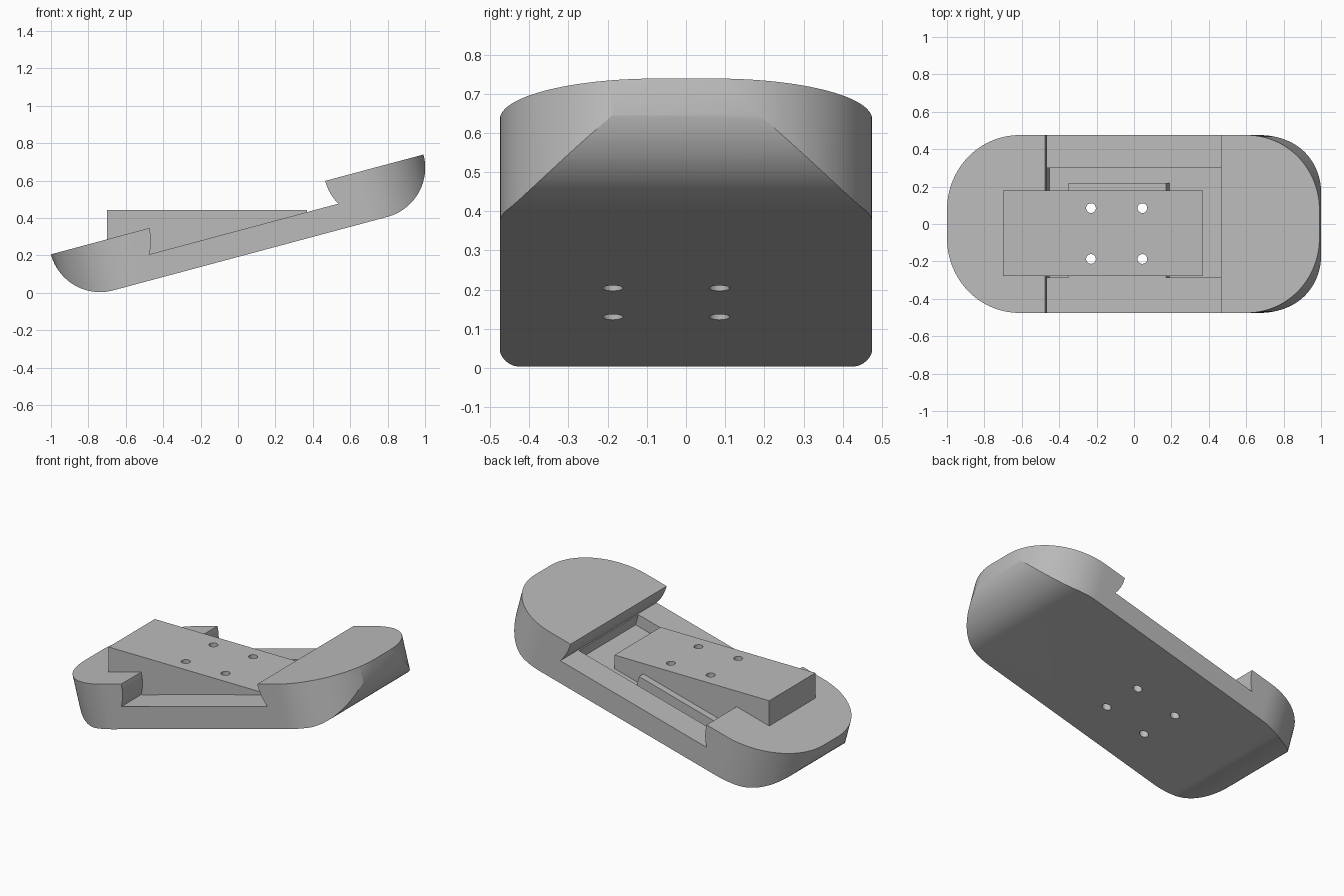
import bpy, bmesh
from math import sin, cos, pi, radians
from mathutils import Matrix, Vector

if "Cube" in bpy.data.objects:
    bpy.data.objects.remove(bpy.data.objects["Cube"], do_unlink=True)

TILT = Matrix.Rotation(radians(-15), 4, 'Y')
HALF_W = 0.475
BOTTOM, POCKET, LEDGE, TOP = 0.185, 0.25, 0.321, 0.457
END_R = TOP - BOTTOM
LEFT_C, RIGHT_C = -0.641, 0.877

grey = bpy.data.materials.new("plain_grey")
grey.use_nodes = True
grey.diffuse_color = (0.5, 0.5, 0.5, 1)
grey.node_tree.nodes["Principled BSDF"].inputs["Base Color"].default_value = (0.5, 0.5, 0.5, 1)


def arc(cx, cy, r, start, end, n=32):
    """Points along an arc, angles in degrees."""
    angles = [radians(start + (end - start) * i / n) for i in range(n + 1)]
    return [(cx + r * cos(a), cy + r * sin(a)) for a in angles]


def prism(name, points, low, high, axis, matrix=Matrix()):
    """Extrude a 2D outline along y or z."""
    place = (lambda p, d: (p[0], d, p[1])) if axis == 'Y' else (lambda p, d: (p[0], p[1], d))
    bm = bmesh.new()
    face = bm.faces.new([bm.verts.new(place(p, low)) for p in points])
    new = bmesh.ops.extrude_face_region(bm, geom=[face])["geom"]
    shift = Vector(place((0, 0), high - low))
    bmesh.ops.translate(bm, vec=shift, verts=[v for v in new if isinstance(v, bmesh.types.BMVert)])
    bmesh.ops.recalc_face_normals(bm, faces=bm.faces)
    bm.transform(matrix)
    mesh = bpy.data.meshes.new(name)
    bm.to_mesh(mesh)
    bm.free()
    mesh.materials.append(grey)
    obj = bpy.data.objects.new(name, mesh)
    bpy.context.collection.objects.link(obj)
    return obj


def rect(x0, x1, y0, y1):
    return [(x0, y0), (x1, y0), (x1, y1), (x0, y1)]


def combine(target, tool, operation):
    """Apply a boolean and remove its tool."""
    tool.hide_render = True
    mod = target.modifiers.new("boolean", 'BOOLEAN')
    mod.operation, mod.solver, mod.object = operation, 'EXACT', tool
    bpy.context.view_layer.objects.active = target
    bpy.ops.object.modifier_apply(modifier=mod.name)
    bpy.data.objects.remove(tool, do_unlink=True)


# Side profile: round ends and a wide slot with curved, overhanging walls
lip = -30
side = arc(LEFT_C, TOP, END_R, 180, 270) + arc(RIGHT_C, TOP, END_R, 270, 360)
side += arc(RIGHT_C, TOP, END_R, 180, 180 - lip, 10)
side += arc(LEFT_C, TOP, END_R, lip, 0, 10)
body = prism("tilted_body", side, -0.6, 0.6, 'Y', TILT)

# Plan outline with large rounded corners
r = 0.4
x0, x1 = LEFT_C - END_R, RIGHT_C + END_R
y = HALF_W - r
plan = arc(x1 - r, -y, r, -90, 0) + arc(x1 - r, y, r, 0, 90)
plan += arc(x0 + r, y, r, 90, 180) + arc(x0 + r, -y, r, 180, 270)
combine(body, prism("plan_outline", plan, 0, 0.7, 'Z', TILT), 'INTERSECT')

# Sunken pocket in the slot floor, with a raised pad inside
combine(body, prism("pocket", rect(-0.4, 0.635, -0.287, 0.3), POCKET, LEDGE + 0.005, 'Z', TILT), 'DIFFERENCE')
combine(body, prism("pad", rect(-0.276, 0.263, -0.288, 0.22), POCKET - 0.02, LEDGE, 'Z', TILT), 'UNION')

# Level wedge block standing on the slope
wedge = [(-0.7, 0.05), (0.37, 0.337), (0.37, 0.443), (-0.7, 0.443)]
combine(body, prism("wedge_block", wedge, -0.278, 0.178, 'Y'), 'UNION')

# Four upright screw holes
for hx in (-0.23, 0.045):
    for hy in (-0.187, 0.085):
        combine(body, prism("hole", arc(hx, hy, 0.026, 0, 345, 23), -0.2, 0.8, 'Z'), 'DIFFERENCE')

bpy.ops.object.select_all(action='DESELECT')
body.select_set(True)
bpy.context.view_layer.objects.active = body
bpy.ops.object.shade_smooth_by_angle(angle=radians(25))
